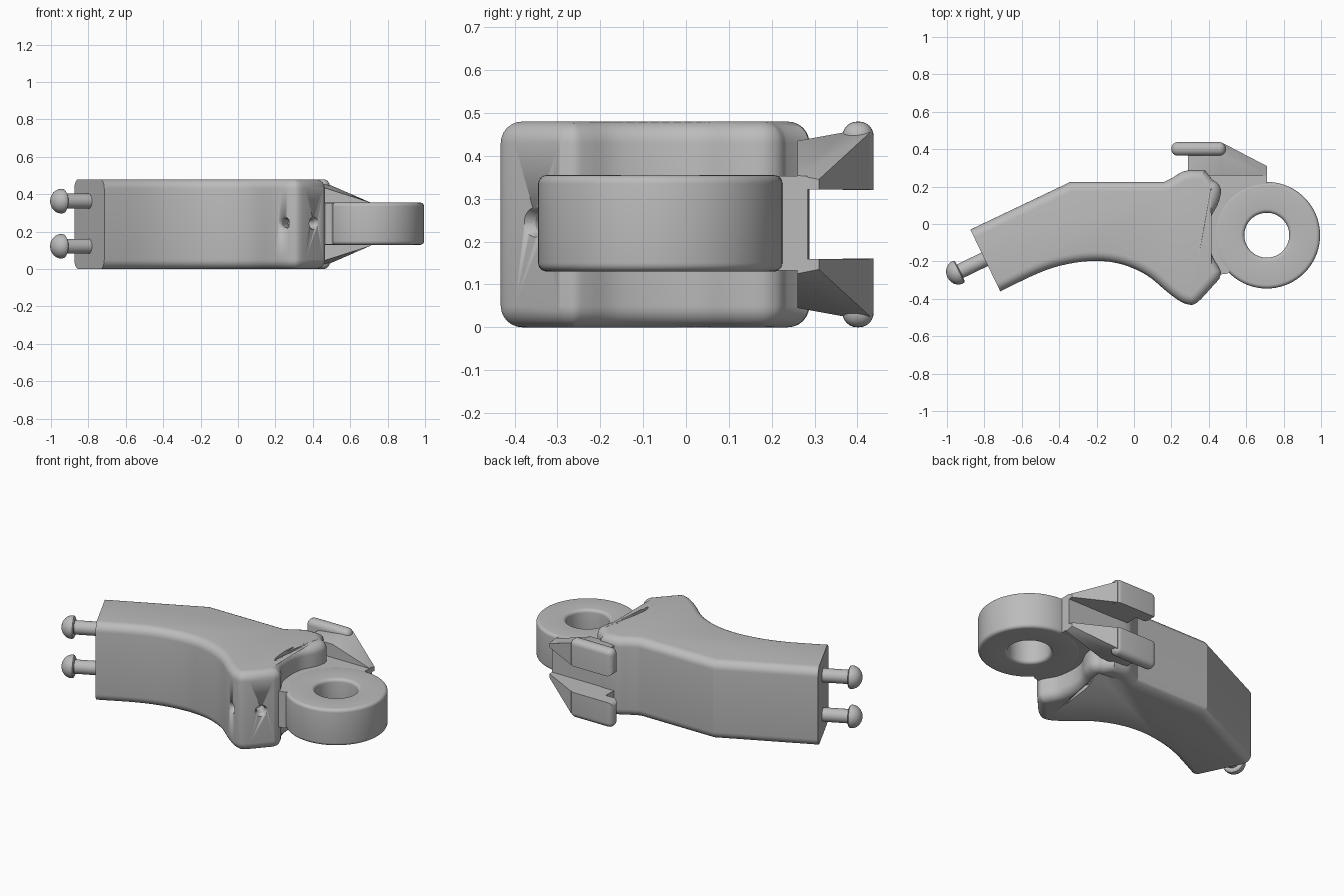
import bpy, bmesh, math
from mathutils import Vector, Matrix

if "Cube" in bpy.data.objects:
    bpy.data.objects.remove(bpy.data.objects["Cube"])

MID = 0.24           # mirror height of the whole part
GREY = (0.5, 0.5, 0.5, 1)
mat = bpy.data.materials.new("light_grey")
mat.use_nodes = True
mat.diffuse_color = GREY
mat.node_tree.nodes["Principled BSDF"].inputs["Base Color"].default_value = GREY


def finish(name, bm, angle=22):
    bmesh.ops.recalc_face_normals(bm, faces=bm.faces)
    me = bpy.data.meshes.new(name)
    bm.to_mesh(me)
    bm.free()
    ob = bpy.data.objects.new(name, me)
    bpy.context.collection.objects.link(ob)
    me.materials.append(mat)
    activate(ob)
    bpy.ops.object.shade_smooth_by_angle(angle=math.radians(angle))
    return ob


def activate(ob):
    bpy.ops.object.select_all(action='DESELECT')
    ob.select_set(True)
    bpy.context.view_layer.objects.active = ob


def prism(points, z0, z1):
    bm = bmesh.new()
    face = bm.faces.new([bm.verts.new((x, y, z0)) for x, y in points])
    ext = bmesh.ops.extrude_face_region(bm, geom=[face])
    moved = [g for g in ext["geom"] if isinstance(g, bmesh.types.BMVert)]
    bmesh.ops.translate(bm, verts=moved, vec=(0, 0, z1 - z0))
    return bm


def bevel(bm, edges, width, segments):
    bmesh.ops.bevel(bm, geom=edges, offset=width, segments=segments,
                    profile=0.5, affect='EDGES', clamp_overlap=False)


def spline(points, steps=4):
    """Smooth curve passing through every point."""
    p = [Vector(q) for q in points]
    p = [2 * p[0] - p[1]] + p + [2 * p[-1] - p[-2]]
    out = []
    for a, b, c, d in zip(p, p[1:], p[2:], p[3:]):
        for i in range(steps):
            t = i / steps
            out.append(0.5 * (2 * b + (c - a) * t + (2 * a - 5 * b + 4 * c - d) * t * t
                              + (3 * b - a - 3 * c + d) * t ** 3))
    return out + [p[-2]]


def lathe(name, profile, origin, axis, steps=40, closed=False):
    """Spin (radius, height) points round an axis."""
    bm = bmesh.new()
    vs = [bm.verts.new((r, 0, h)) for r, h in profile]
    pairs = list(zip(vs, vs[1:])) + ([(vs[-1], vs[0])] if closed else [])
    es = [bm.edges.new(p) for p in pairs]
    bmesh.ops.spin(bm, geom=vs + es, cent=(0, 0, 0), axis=(0, 0, 1),
                   angle=math.tau, steps=steps, use_merge=True)
    bmesh.ops.remove_doubles(bm, verts=bm.verts, dist=0.0001)
    turn = Vector((0, 0, 1)).rotation_difference(Vector(axis)).to_matrix().to_4x4()
    bm.transform(Matrix.Translation(origin) @ turn)
    return finish(name, bm)


def cut(target, cutter):
    cutter.hide_render = True
    activate(target)
    mod = target.modifiers.new("cut", 'BOOLEAN')
    mod.operation, mod.solver, mod.object = 'DIFFERENCE', 'EXACT', cutter
    bpy.ops.object.modifier_apply(modifier=mod.name)
    bpy.data.objects.remove(cutter)


# Main body: bent arm with a cupped right end, rounded rims, flat left end
shoulder = spline([(0.16, 0.225), (0.21, 0.25), (0.26, 0.28), (0.31, 0.288)], 3)
cup = spline([(0.42, 0.235), (0.45, 0.215), (0.465, 0.175), (0.45, 0.11), (0.41, 0.03),
              (0.4, -0.06), (0.415, -0.16), (0.45, -0.225), (0.465, -0.26), (0.455, -0.295)])
belly = spline([(0.36, -0.4), (0.33, -0.425), (0.3, -0.432), (0.25, -0.415), (0.18, -0.365),
                (0.07, -0.275), (-0.06, -0.217), (-0.2, -0.197), (-0.36, -0.215),
                (-0.51, -0.262), (-0.715, -0.36)])
outline = [(-0.875, -0.03), (-0.34, 0.225)] + shoulder + [(0.38, 0.286)] + cup + belly
bm = prism(outline, 0, 2 * MID)
end_n = Vector((-0.9, -0.436, 0)).normalized()
rims = [e for e in bm.edges
        if abs(e.verts[0].co.z - e.verts[1].co.z) < 0.01
        and not all(v.co.x < -0.7 for v in e.verts)]
bevel(bm, rims, 0.05, 6)
body = finish("body", bm)

# Rectangular socket in the flat end
bm = bmesh.new()
bmesh.ops.create_cube(bm, size=1)
bm.transform(Matrix.Translation((-0.797, -0.19, MID + 0.005))
             @ Matrix.Rotation(math.atan2(end_n.y, end_n.x), 4, 'Z')
             @ Matrix.Diagonal((0.2, 0.24, 0.09, 1)))
cut(body, finish("socket_cutter", bm))

# Countersunk holes on the lower corner
for spot, axis in (((0.245, -0.412), (-0.45, -0.9, 0)), ((0.405, -0.352), (0.72, -0.7, 0))):
    hole = [(0, -0.1), (0.024, -0.1), (0.024, -0.025), (0.042, 0.015), (0.042, 0.05), (0, 0.05)]
    cut(body, lathe("hole_cutter", hole, (*spot, MID + 0.005), Vector(axis).normalized(), 24))

# Hinge ring with softened rims
Z0, Z1, R, r, b = 0.13, 0.355, 0.285, 0.12, 0.02
ring = []
for cr, cz, start in ((R - b, Z0 + b, -90), (R - b, Z1 - b, 0),
                      (r + b, Z1 - b, 90), (r + b, Z0 + b, 180)):
    for i in range(6):
        a = math.radians(start + 18 * i)
        ring.append((cr + b * math.cos(a), cz + b * math.sin(a)))
lathe("hinge_ring", ring, (0.71, -0.06, 0), (0, 0, 1), 72, True)

# Neck joining ring and body
neck = [(0.36, 0.284), (0.71, 0.284), (0.71, 0.13), (0.53, 0.05), (0.53, -0.24),
        (0.5, -0.265), (0.46, -0.27), (0.38, -0.19)]
finish("neck", prism(neck, Z0 + 0.002, Z1 - 0.002))

# Clips on the back: rounded pad plus tapering web, upper and lower
for side, s in (("upper", 1), ("lower", -1)):
    bm = prism([(0.2, 0.365), (0.49, 0.365), (0.49, 0.438), (0.2, 0.438)], 0.32, 2 * MID)
    bevel(bm, [e for e in bm.edges if max(v.co.z for v in e.verts) > 0.4
               or max(v.co.x for v in e.verts) < 0.3], 0.034, 6)
    web = bmesh.new()
    for x, y, z in ((0.29, 0.26, 0.435), (0.29, 0.4, 0.435), (0.46, 0.26, 0.435),
                    (0.46, 0.37, 0.455), (0.48, 0.43, 0.455), (0.71, 0.26, 0.355),
                    (0.71, 0.31, 0.345)):
        web.verts.new((x, y, z))
        web.verts.new((x, y, 0.321))
    bmesh.ops.convex_hull(web, input=web.verts)
    for part, mesh in (("pad", bm), ("web", web)):
        for v in mesh.verts:
            v.co.z = MID + s * (v.co.z - MID)
        finish(f"{side}_clip_{part}", mesh)

# Domed pins on the flat end
pin = [(0, -0.05), (0.04, -0.05), (0.04, 0.15), (0.055, 0.15), (0.064, 0.156)]
pin += [(0.066 * math.cos(a), 0.165 + 0.06 * math.sin(a))
        for a in (math.radians(9 * i) for i in range(11))]
for side, z in (("upper", 0.363), ("lower", 0.122)):
    lathe(f"{side}_pin", pin, (-0.795, -0.187, z), end_n, 32)
